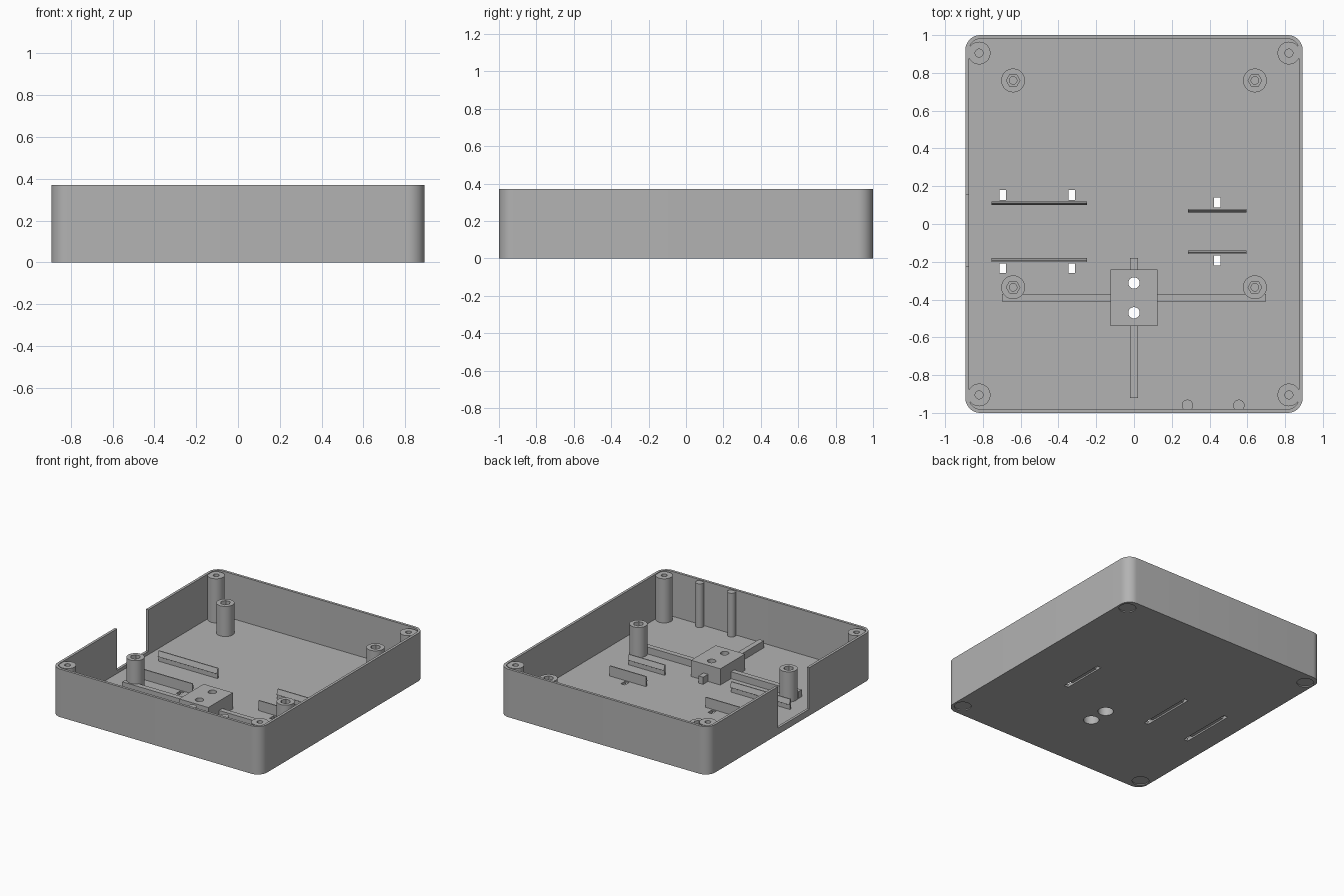
import bpy, bmesh, math
from mathutils import Matrix

cube = bpy.data.objects.get("Cube")
if cube:
    bpy.data.objects.remove(cube, do_unlink=True)

HX, HY, H = 0.893, 1.0, 0.37       # half width, half length, height
WALL, FLOOR = 0.02, 0.025

grey = bpy.data.materials.new("plain_grey")
grey.use_nodes = True
grey.diffuse_color = (0.45, 0.45, 0.45, 1)
grey.node_tree.nodes["Principled BSDF"].inputs["Base Color"].default_value = (0.45, 0.45, 0.45, 1)


def prism(name, outline, depth, matrix=Matrix()):
    """Extrude a closed outline along local z and place it."""
    bm = bmesh.new()
    face = bm.faces.new([bm.verts.new((x, y, 0)) for x, y in outline])
    ext = bmesh.ops.extrude_face_region(bm, geom=[face])
    verts = [g for g in ext["geom"] if isinstance(g, bmesh.types.BMVert)]
    bmesh.ops.translate(bm, vec=(0, 0, depth), verts=verts)
    bmesh.ops.recalc_face_normals(bm, faces=bm.faces)
    bm.transform(matrix)
    mesh = bpy.data.meshes.new(name)
    bm.to_mesh(mesh)
    bm.free()
    mesh.materials.append(grey)
    obj = bpy.data.objects.new(name, mesh)
    bpy.context.collection.objects.link(obj)
    return obj


def box(name, x0, x1, y0, y1, z0, z1):
    outline = [(x0, y0), (x1, y0), (x1, y1), (x0, y1)]
    return prism(name, outline, z1 - z0, Matrix.Translation((0, 0, z0)))


def cylinder(name, x, y, r, z0, z1, sides=40):
    ring = [2 * math.pi * i / sides for i in range(sides)]
    outline = [(r * math.cos(a), r * math.sin(a)) for a in ring]
    return prism(name, outline, z1 - z0, Matrix.Translation((x, y, z0)))


def rounded(name, hx, hy, r, z0, z1, steps=12):
    outline = []
    for q, (sx, sy) in enumerate([(1, 1), (-1, 1), (-1, -1), (1, -1)]):
        for i in range(steps + 1):
            a = math.pi / 2 * (q + i / steps)
            outline.append((sx * (hx - r) + r * math.cos(a), sy * (hy - r) + r * math.sin(a)))
    return prism(name, outline, z1 - z0, Matrix.Translation((0, 0, z0)))


def cut(targets, cutters):
    """Subtract every cutter from every target, then discard the cutters."""
    for target in targets:
        bpy.context.view_layer.objects.active = target
        for c in cutters:
            mod = target.modifiers.new("cut", "BOOLEAN")
            mod.operation, mod.solver, mod.object = "DIFFERENCE", "EXACT", c
            bpy.ops.object.modifier_apply(modifier=mod.name)
    for c in cutters:
        bpy.data.objects.remove(c, do_unlink=True)


parts = []

# Open tray with a cable notch in its side wall
tray = rounded("tray", HX, HY, 0.08, 0, H)
cut([tray], [rounded("cavity", HX - WALL, HY - WALL, 0.06, FLOOR, H + 0.1),
             box("notch", -HX - 0.1, -HX + 0.05, -0.225, 0.155, 0.05, H + 0.1)])
parts.append(tray)

# Strap slots: an underside channel that opens through the floor at each end
for x, y0, y1 in [(-0.695, -0.26, 0.18), (-0.33, -0.26, 0.18), (0.44, -0.22, 0.14)]:
    w = 0.017
    cut([tray], [box("channel", x - w, x + w, y0, y1, -0.1, 0.012),
                 box("slot", x - w, x + w, y0, y0 + 0.052, -0.1, 0.1),
                 box("slot", x - w, x + w, y1 - 0.052, y1, -0.1, 0.1)])

# Corner screw posts with shallow recesses underneath
for sx in (-1, 1):
    for sy in (-1, 1):
        x, y = sx * 0.82, sy * 0.905
        cut([tray], [cylinder("recess", x, y, 0.06, -0.1, 0.008)])
        post = cylinder("corner_post", x, y, 0.06, 0.015, 0.365)
        cut([post], [cylinder("pilot", x, y, 0.021, 0.1, 0.5)])
        parts.append(post)

# Board standoffs with hexagonal nut pockets
for x in (-0.64, 0.64):
    for y in (-0.335, 0.76):
        post = cylinder("standoff", x, y, 0.063, 0.015, 0.257)
        cut([post], [cylinder("nut_pocket", x, y, 0.036, 0.22, 0.5, 6),
                     cylinder("pilot", x, y, 0.02, 0.08, 0.5)])
        parts.append(post)

# Mounting block on crossing ribs, drilled and counterbored from below
block = box("mounting_block", -0.125, 0.125, -0.54, -0.24, 0.015, 0.15)
cross_rib = box("cross_rib", -0.7, 0.7, -0.41, -0.37, 0.015, 0.078)
long_rib = box("long_rib", -0.02, 0.02, -0.92, -0.18, 0.015, 0.08)
ribs = [block, cross_rib, long_rib]
holes = []
for y in (-0.312, -0.47):
    holes += [cylinder("bolt_hole", 0, y, 0.03, -0.1, 0.3),
              cylinder("counterbore", 0, y, 0.055, -0.1, 0.1)]
cut(ribs + [tray], holes)
parts += ribs

# Snap rails: upright strips with a wedge lip facing inwards
lip = [(0, 0), (0.012, 0), (0.012, 0.04), (0.02, 0.045), (0.008, 0.085), (0, 0.085)]
for x0, x1, ya, yb in [(-0.755, -0.25, 0.12, -0.2), (0.287, 0.595, 0.08, -0.16)]:
    for y, d in ((ya, -1), (yb, 1)):
        # profile axes: u -> inward y, v -> up, extruded along x
        m = Matrix(((0, 0, 1, x0), (d, 0, 0, y), (0, 1, 0, 0.018), (0, 0, 0, 1)))
        rail = prism("snap_rail", lip, x1 - x0, m)
        bm = bmesh.new()
        bm.from_mesh(rail.data)
        bmesh.ops.recalc_face_normals(bm, faces=bm.faces)
        bm.to_mesh(rail.data)
        bm.free()
        parts.append(rail)

# Round ribs on the front wall
for x in (0.283, 0.555):
    parts.append(cylinder("wall_rib", x, -0.96, 0.03, 0.015, 0.362))
    parts.append(box("wall_rib_web", x - 0.02, x + 0.02, -0.99, -0.96, 0.015, 0.361))

bpy.ops.object.select_all(action="DESELECT")
for p in parts:
    p.select_set(True)
bpy.context.view_layer.objects.active = tray
bpy.ops.object.shade_smooth_by_angle(angle=math.radians(30))
